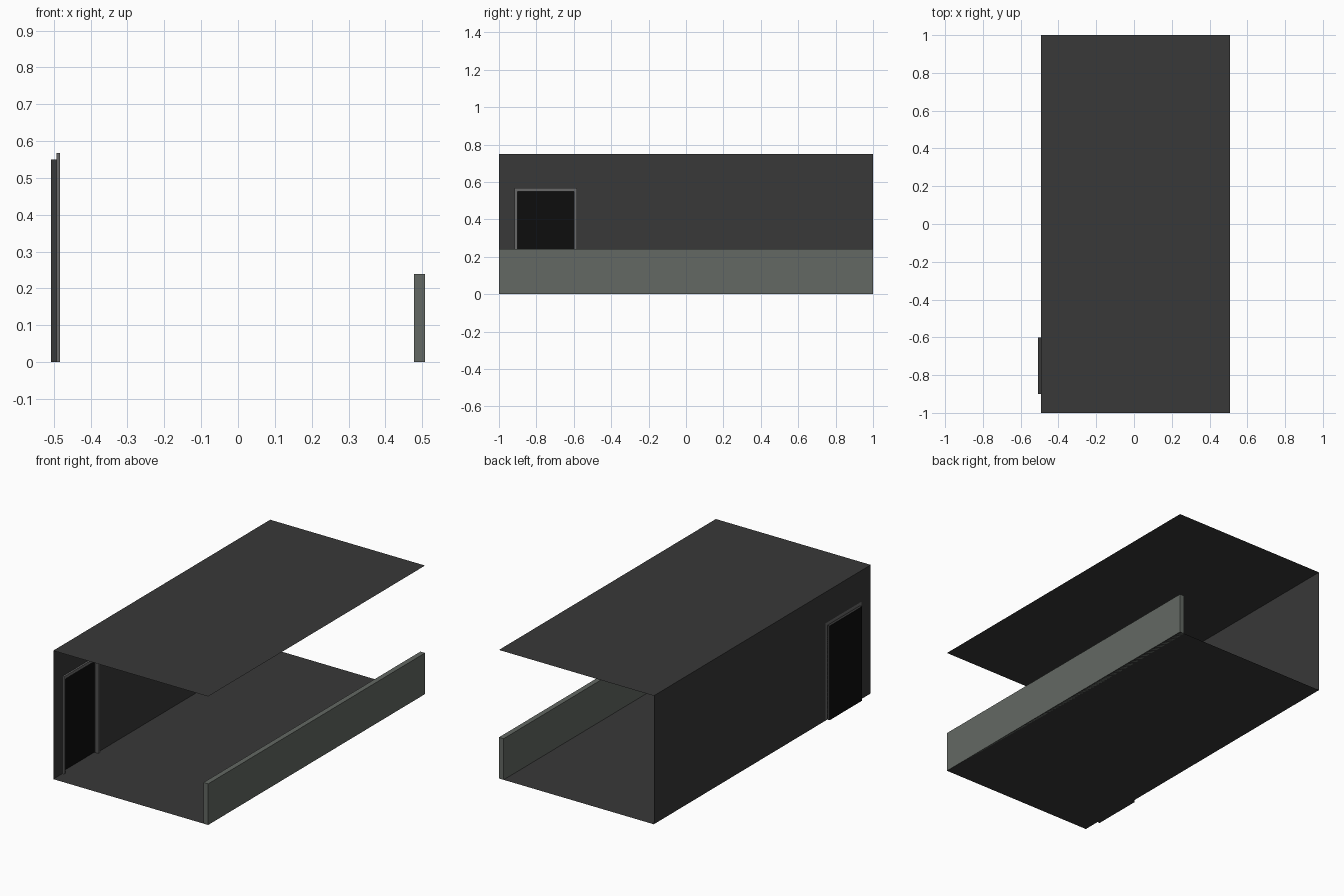
import bpy, bmesh

if "Cube" in bpy.data.objects:
    bpy.data.objects.remove(bpy.data.objects["Cube"])

X0, X1 = -0.4925, 0.5075      # inner wall plane and open side
H, L = 0.75, 1.0              # height, half length
D0, D1, DH = -0.9, -0.6, 0.55  # doorway extents
XB = -0.5075                  # back of the door recess


def material(name, rgb):
    m = bpy.data.materials.new(name)
    m.diffuse_color = (*rgb, 1)
    m.use_nodes = True
    m.node_tree.nodes["Principled BSDF"].inputs["Base Color"].default_value = m.diffuse_color
    return m


def mesh_object(name, bm, mat):
    bmesh.ops.remove_doubles(bm, verts=bm.verts, dist=1e-5)
    me = bpy.data.meshes.new(name)
    bm.to_mesh(me)
    bm.free()
    me.materials.append(mat)
    ob = bpy.data.objects.new(name, me)
    bpy.context.collection.objects.link(ob)
    return ob


def quad(bm, *pts):
    bm.faces.new([bm.verts.new(p) for p in pts])


def quad_x(bm, x, y0, y1, z0, z1):
    quad(bm, (x, y0, z0), (x, y1, z0), (x, y1, z1), (x, y0, z1))


def quad_z(bm, z, x0, x1, y0, y1):
    quad(bm, (x0, y0, z), (x1, y0, z), (x1, y1, z), (x0, y1, z))


def add_box(bm, lo, hi):
    verts = bmesh.ops.create_cube(bm, size=1)["verts"]
    for v in verts:
        v.co = [(a + b) / 2 + c * (b - a) for a, b, c in zip(lo, hi, v.co)]


dark = material("dark_wall", (0.04, 0.04, 0.04))
black = material("door_black", (0.004, 0.004, 0.004))
trim = material("trim_grey", (0.14, 0.14, 0.14))
stone = material("parapet_grey", (0.125, 0.14, 0.125))

# Floor and roof sheets
for name, z in (("floor", 0), ("roof", H)):
    bm = bmesh.new()
    quad_z(bm, z, X0, X1, -L, L)
    mesh_object(name, bm, dark)

# Side wall around the doorway, with the shallow recess
bm = bmesh.new()
for y0, y1, z0, z1 in ((-L, D0, 0, DH), (D1, L, 0, DH),
                       (-L, D0, DH, H), (D0, D1, DH, H), (D1, L, DH, H)):
    quad_x(bm, X0, y0, y1, z0, z1)
for y in (D0, D1):
    quad(bm, (XB, y, 0), (X0, y, 0), (X0, y, DH), (XB, y, DH))
for z in (0, DH):
    quad_z(bm, z, XB, X0, D0, D1)
mesh_object("side_wall", bm, dark)

# Door panel at the back of the recess
bm = bmesh.new()
quad_x(bm, XB, D0, D1, 0, DH)
mesh_object("door_panel", bm, black)

# Door frame: profile swept round the opening as two jambs and a lintel
T, XF = 0.016, X0 + 0.01
bm = bmesh.new()
add_box(bm, (X0, D0 - T, 0), (XF, D0, DH))
add_box(bm, (X0, D1, 0), (XF, D1 + T, DH))
add_box(bm, (X0, D0 - T, DH), (XF, D1 + T, DH + T + 0.002))
mesh_object("door_frame", bm, trim)

# Low parapet along the open side
bm = bmesh.new()
add_box(bm, (X1 - 0.03, -L, 0), (X1, L, 0.24))
mesh_object("parapet", bm, stone)
